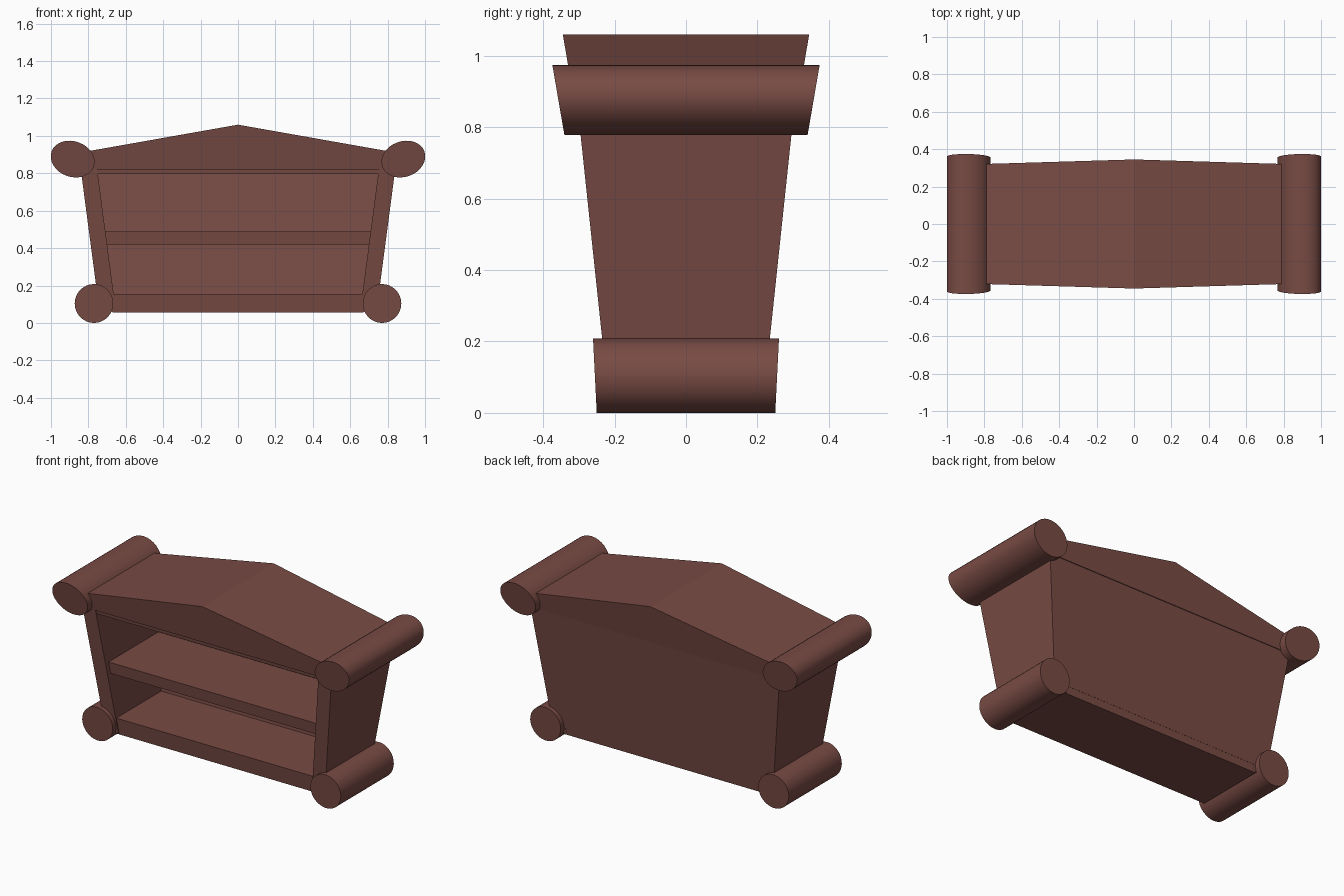
import bpy, math

if "Cube" in bpy.data.objects:
    bpy.data.objects.remove(bpy.data.objects["Cube"])

wood = bpy.data.materials.new("reddish_brown_wood")
wood.diffuse_color = (0.19, 0.07, 0.058, 1)
wood.use_nodes = True
wood.node_tree.nodes["Principled BSDF"].inputs["Base Color"].default_value = wood.diffuse_color


def prism(name, profile, front, back, smooth=False):
    """Extrude an (x, z) profile along y; front/back give y for each height."""
    n = len(profile)
    verts = [(x, front(z), z) for x, z in profile] + [(x, back(z), z) for x, z in profile]
    faces = [list(range(n)), list(range(2 * n - 1, n - 1, -1))]
    faces += [(i, i + n, (i + 1) % n + n, (i + 1) % n) for i in range(n)]
    mesh = bpy.data.meshes.new(name)
    mesh.from_pydata(verts, [], faces)
    mesh.materials.append(wood)
    obj = bpy.data.objects.new(name, mesh)
    bpy.context.collection.objects.link(obj)
    if smooth:
        bpy.context.view_layer.objects.active = obj
        obj.select_set(True)
        bpy.ops.object.shade_smooth_by_angle(angle=math.radians(35))
        obj.select_set(False)
    return obj


def flared(name, profile, half, inset=(0, 0), smooth=False):
    return prism(name, profile, lambda z: -half(z) + inset[0],
                 lambda z: half(z) - inset[1], smooth)


def body(z):      # half depth of the flaring case
    return 0.235 + 0.106 * (z - 0.21)


def outer(z):     # outer half width
    return 0.76 + 0.132 * (z - 0.21)


def inner(z):     # half width of the opening
    return 0.665 + 0.132 * (z - 0.155)


def board(z0, z1, width, grow=0.0):
    return [(-width(z0) - grow, z0), (width(z0) + grow, z0),
            (width(z1) + grow, z1), (-width(z1) - grow, z1)]


# Case: base, shelf, ceiling and back panel
flared("base_board", board(0.055, 0.155, inner, 0.02), body, (0.006, 0.001))
flared("middle_shelf", board(0.42, 0.49, inner, 0.02), body, (0.03, 0.01))
flared("ceiling_board", board(0.797, 0.83, inner, 0.02), body, (0.004, 0.002))
prism("back_panel", board(0.10, 0.83, inner, 0.02),
      lambda z: body(z) - 0.02, lambda z: body(z))

# Pitched top with flaring front and back
flared("pitched_top", [(-0.84, 0.82), (0.84, 0.82), (0.86, 0.908), (0, 1.06), (-0.86, 0.908)],
       lambda z: 0.304 + 0.171 * (z - 0.82))


def roll(cx, cz, a, b, tilt, sides=32):
    pts = []
    for i in range(sides):
        t = 2 * math.pi * i / sides
        u, v = a * math.cos(t), b * math.sin(t)
        pts.append((cx + u * math.cos(tilt) - v * math.sin(tilt),
                    cz + u * math.sin(tilt) + v * math.cos(tilt)))
    return pts


# Side panels and corner rolls, mirrored
for side, s in (("right", 1), ("left", -1)):
    def flip(pts):
        return pts if s == 1 else [(-x, z) for x, z in reversed(pts)]

    flared(side + "_panel", flip([(inner(0.06), 0.06), (outer(0.06), 0.06),
                                  (outer(0.86), 0.86), (inner(0.86), 0.86)]), body)
    flared(side + "_upper_roll", flip(roll(0.884, 0.876, 0.12, 0.095, math.radians(20))),
           lambda z: 0.34 + 0.172 * (z - 0.775), smooth=True)
    flared(side + "_lower_roll", flip(roll(0.77, 0.104, 0.103, 0.104, 0)),
           lambda z: 0.25 + 0.05 * z, smooth=True)
